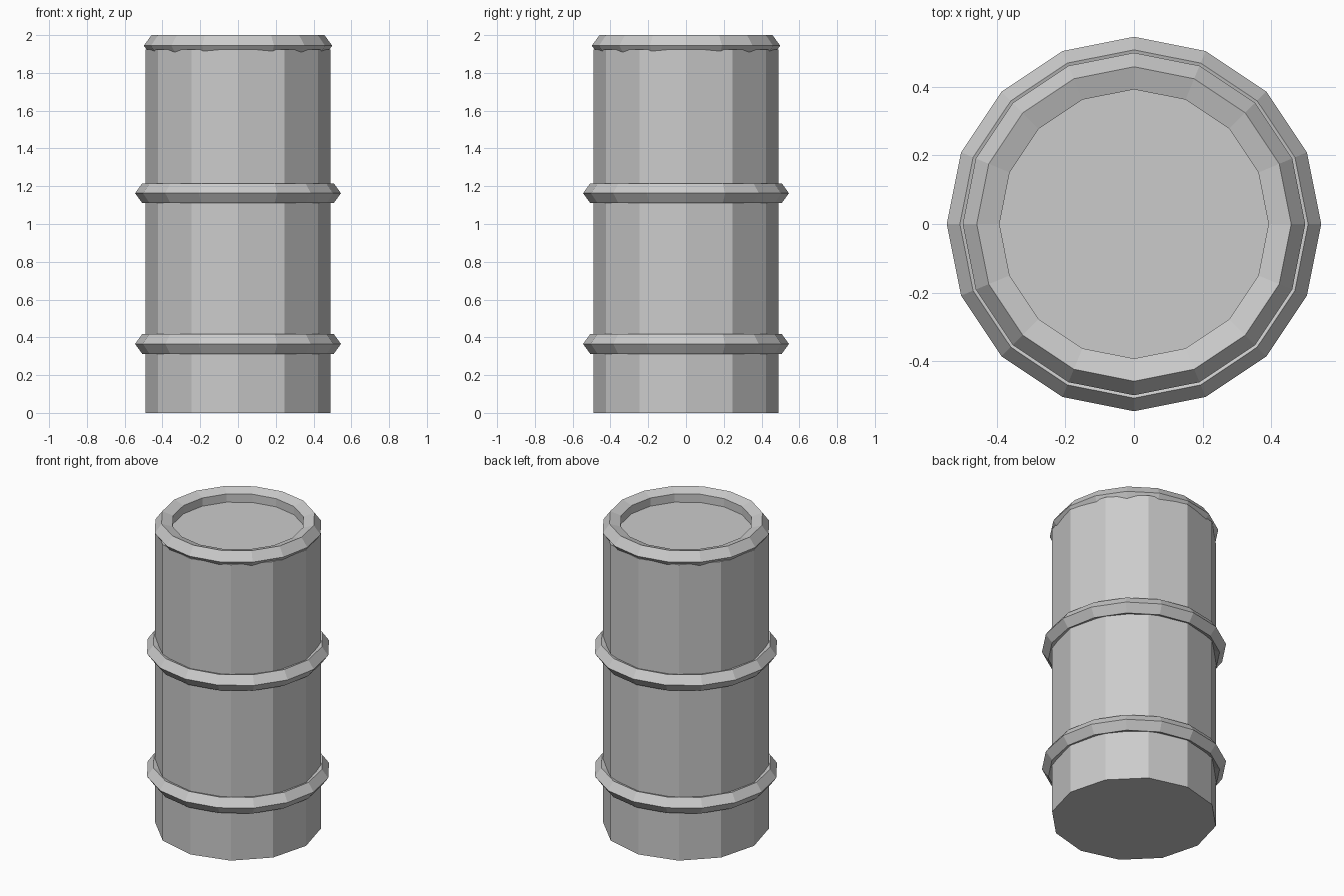
import bpy

if "Cube" in bpy.data.objects:
    bpy.data.objects.remove(bpy.data.objects["Cube"])

BODY_TOP = 1.925

# Twelve-sided drum body; its top cap is the recessed lid
bpy.ops.mesh.primitive_cylinder_add(vertices=12, radius=0.49, depth=BODY_TOP,
                                    location=(0, 0, BODY_TOP / 2))
bpy.context.object.name = "drum_body"


def hoop(name, z, major, minor):
    """Sixteen-sided ring with a pentagonal cross-section, one corner outward."""
    bpy.ops.mesh.primitive_torus_add(major_segments=16, minor_segments=5,
                                     major_radius=major, minor_radius=minor,
                                     location=(0, 0, z))
    bpy.context.object.name = name


# Two reinforcing hoops around the side
hoop("lower_hoop", 0.365, 0.49, 0.055)
hoop("upper_hoop", 1.163, 0.49, 0.055)

# Raised rim around the lid
hoop("top_rim", 1.944, 0.4395, 0.059)
